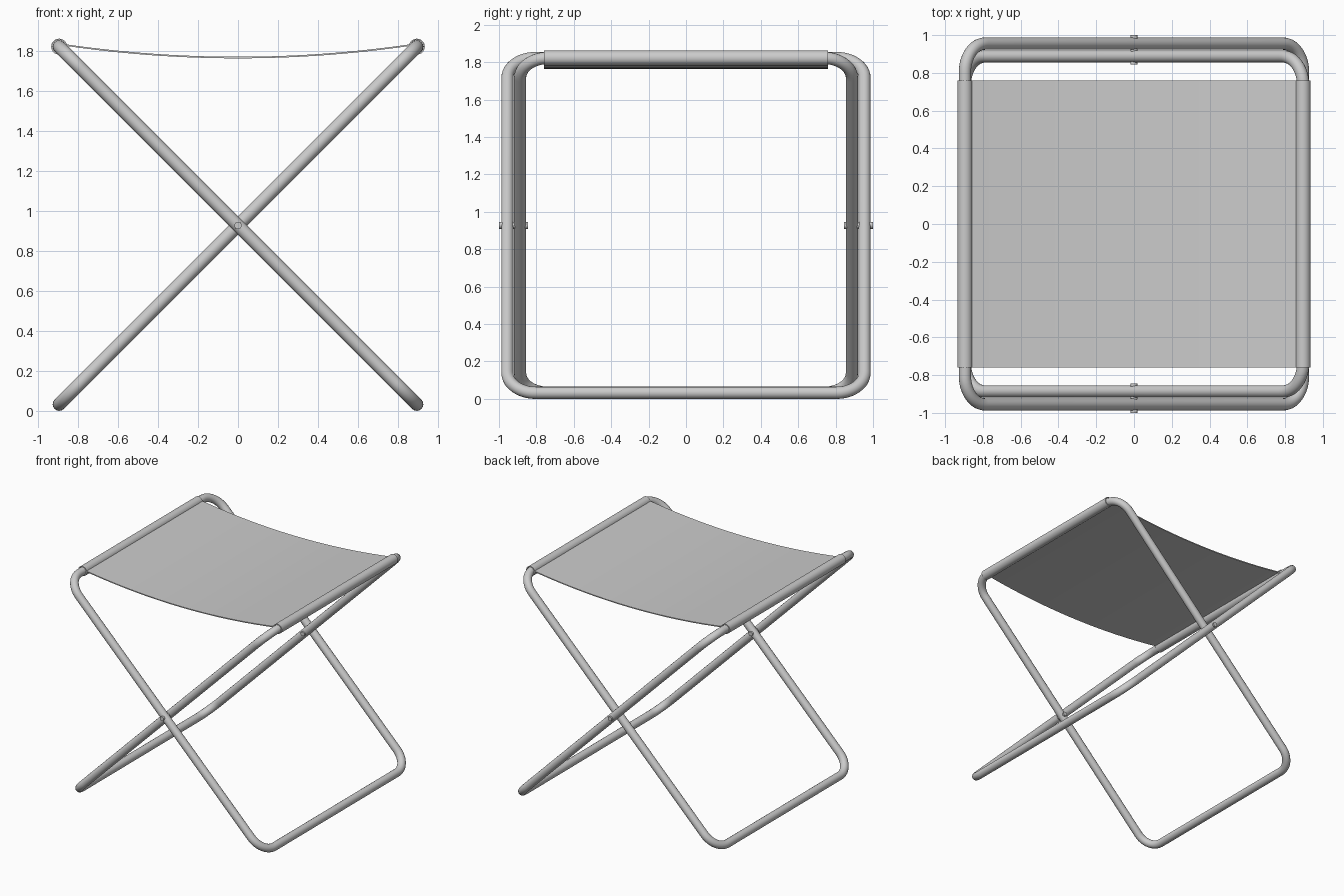
import bpy, bmesh
from math import pi, cos, sin, sqrt

if "Cube" in bpy.data.objects:
    bpy.data.objects.remove(bpy.data.objects["Cube"])

TUBE_R = 0.0325      # frame tube radius
HALF = 0.895         # x reach of each frame, legs lie at 45 degrees
MID_Z = TUBE_R + HALF
SEAT_Y = 0.76        # half depth of the fabric


def smooth(ob):
    bpy.ops.object.select_all(action='DESELECT')
    ob.select_set(True)
    bpy.context.view_layer.objects.active = ob
    bpy.ops.object.shade_smooth_by_angle(angle=0.7)


def tube_frame(name, half_y, slope, corner=0.15, steps=12):
    """Closed rounded rectangle of bent tube, tilted 45 degrees."""
    half_u = HALF * sqrt(2)
    pts = []
    for i, (su, sy) in enumerate([(1, 1), (-1, 1), (-1, -1), (1, -1)]):
        for k in range(steps + 1):
            a = (i + k / steps) * pi / 2
            u = su * (half_u - corner) + corner * cos(a)
            y = sy * (half_y - corner) + corner * sin(a)
            pts.append((slope * u / sqrt(2), y, MID_Z + u / sqrt(2)))
    cu = bpy.data.curves.new(name, 'CURVE')
    cu.dimensions = '3D'
    cu.bevel_depth = TUBE_R
    cu.bevel_resolution = 6
    sp = cu.splines.new('POLY')
    sp.points.add(len(pts) - 1)
    for p, co in zip(sp.points, pts):
        p.co = (*co, 1)
    sp.use_cyclic_u = True
    ob = bpy.data.objects.new(name, cu)
    bpy.context.collection.objects.link(ob)
    bpy.ops.object.select_all(action='DESELECT')
    ob.select_set(True)
    bpy.context.view_layer.objects.active = ob
    bpy.ops.object.convert(target='MESH')
    smooth(bpy.context.object)


def strip(name, outer, inner, closed):
    """Fabric band between two xz profiles, extruded along y."""
    bm = bmesh.new()
    rows = [[bm.verts.new((x, y, z)) for x, z in prof]
            for prof in (outer, inner) for y in (-SEAT_Y, SEAT_Y)]
    of, ob_, nf, nb = rows
    n = len(outer)
    for i in range(n if closed else n - 1):
        j = (i + 1) % n
        for a, b in ((of, ob_), (ob_, nb), (nb, nf), (nf, of)):
            bm.faces.new((a[i], a[j], b[j], b[i]))
    if not closed:
        for i in (0, n - 1):
            bm.faces.new((of[i], ob_[i], nb[i], nf[i]))
    bmesh.ops.recalc_face_normals(bm, faces=bm.faces)
    me = bpy.data.meshes.new(name)
    bm.to_mesh(me)
    bm.free()
    ob = bpy.data.objects.new(name, me)
    bpy.context.collection.objects.link(ob)
    smooth(ob)


# crossing frames: the wider one runs from top left to bottom right
tube_frame("outer_frame", 0.955, -1)
tube_frame("inner_frame", 0.887, 1)

# sagging fabric seat
xs = [-0.86 + 1.72 * i / 32 for i in range(33)]
sag = [(x, 1.768 + 0.062 * (x / 0.86) ** 2) for x in xs]
strip("seat", [(x, z + 0.004) for x, z in sag], [(x, z - 0.004) for x, z in sag], False)

# fabric sleeves around the two top bars
for side, sx in (("left", -1), ("right", 1)):
    def ring(r):
        return [(sx * HALF + r * cos(2 * pi * k / 32),
                 MID_Z + HALF + r * sin(2 * pi * k / 32)) for k in range(32)]
    strip(side + "_sleeve", ring(0.04), ring(0.0335), True)

# pivot pins through both frames
for side, sy in (("front", -1), ("back", 1)):
    bpy.ops.mesh.primitive_cylinder_add(vertices=24, radius=0.018, depth=0.155,
                                        location=(0, sy * 0.9225, MID_Z),
                                        rotation=(pi / 2, 0, 0))
    pin = bpy.context.object
    pin.name = side + "_pivot_pin"
    smooth(pin)
